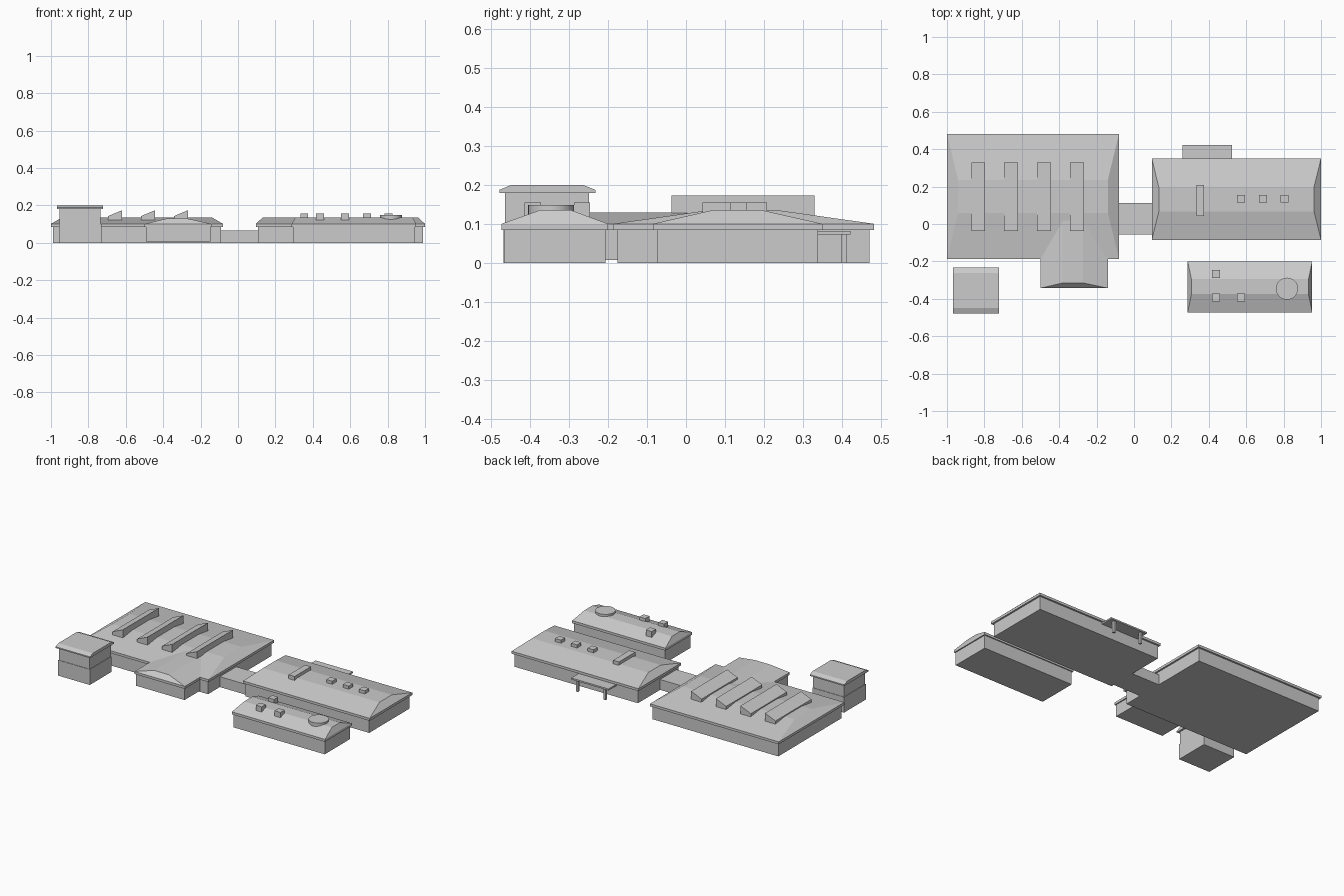
import bpy, bmesh, math

cube = bpy.data.objects.get("Cube")
if cube:
    bpy.data.objects.remove(cube, do_unlink=True)

grey = bpy.data.materials.new("light grey")
grey.use_nodes = True
TINT = (0.6, 0.6, 0.6, 1)
grey.diffuse_color = TINT
grey.node_tree.nodes["Principled BSDF"].inputs["Base Color"].default_value = TINT

EAVE, FASCIA, RIDGE = 0.085, 0.101, 0.136


def finish(name, bm):
    bmesh.ops.recalc_face_normals(bm, faces=bm.faces)
    mesh = bpy.data.meshes.new(name)
    bm.to_mesh(mesh)
    bm.free()
    mesh.materials.append(grey)
    obj = bpy.data.objects.new(name, mesh)
    bpy.context.collection.objects.link(obj)
    return obj


def loft(name, rings):
    """Closed solid through rectangles given as (x0, x1, y0, y1, z)."""
    bm = bmesh.new()
    loops = []
    for x0, x1, y0, y1, z in rings:
        corners = ((x0, y0), (x1, y0), (x1, y1), (x0, y1))
        loops.append([bm.verts.new((x, y, z)) for x, y in corners])
    bm.faces.new(loops[0])
    bm.faces.new(loops[-1])
    for low, high in zip(loops, loops[1:]):
        for i in range(4):
            j = (i + 1) % 4
            bm.faces.new((low[i], low[j], high[j], high[i]))
    return finish(name, bm)


def box(name, x0, x1, y0, y1, z0, z1):
    return loft(name, [(x0, x1, y0, y1, z0), (x0, x1, y0, y1, z1)])


def prism(name, profile, y0, y1):
    """Extrude an x-z profile along y."""
    bm = bmesh.new()
    face = bm.faces.new([bm.verts.new((x, y0, z)) for x, z in profile])
    moved = bmesh.ops.extrude_face_region(bm, geom=[face])["geom"]
    verts = [v for v in moved if isinstance(v, bmesh.types.BMVert)]
    bmesh.ops.translate(bm, verts=verts, vec=(0, y1 - y0, 0))
    return finish(name, bm)


def hall(name, x0, x1, y0, y1, hip, flat0, flat1, lip=0.011):
    """Walls with an overhanging fascia and a flat-topped hipped roof."""
    box(name + "_walls", x0 + lip, x1 - lip, y0 + lip, y1 - lip, 0, EAVE)
    loft(name + "_roof", [(x0, x1, y0, y1, EAVE), (x0, x1, y0, y1, FASCIA),
                          (x0 + hip, x1 - hip, flat0, flat1, RIDGE)])


# Three main halls
hall("west_hall", -1, -0.08, -0.187, 0.482, 0.06, 0.06, 0.235)
hall("east_hall", 0.095, 1, -0.085, 0.35, 0.038, 0.068, 0.195)
hall("south_hall", 0.287, 0.953, -0.473, -0.2, 0.02, -0.375, -0.295, 0.007)

# Link corridor
box("corridor", -0.1, 0.11, -0.055, 0.113, 0, 0.067)

# Entrance wing, its roof running back into the west hall
box("entrance_walls", -0.493, -0.147, -0.335, -0.1, 0.008, EAVE)
loft("entrance_roof", [(-0.5, -0.14, -0.343, 0.02, EAVE),
                       (-0.5, -0.14, -0.343, 0.02, FASCIA),
                       (-0.38, -0.273, -0.315, 0.02, 0.13)])

# Sloped skylights on the west hall
for i in range(4):
    x = -0.87 + i * 0.176
    prism("skylight", [(x, 0.1), (x + 0.074, 0.1), (x + 0.074, 0.174), (x, 0.143)],
          -0.037, 0.33)

# Tower
box("tower_base", -0.957, -0.731, -0.468, -0.246, 0, 0.1)
box("tower_top", -0.954, -0.734, -0.465, -0.249, 0.1, 0.182)
loft("tower_roof", [(-0.968, -0.722, -0.479, -0.232, 0.18),
                    (-0.968, -0.722, -0.479, -0.232, 0.188),
                    (-0.968, -0.722, -0.45, -0.262, 0.2)])

# Roof vents
for x, y in ((0.572, 0.135), (0.69, 0.135), (0.805, 0.135),
             (0.438, -0.267), (0.438, -0.393), (0.572, -0.393)):
    box("roof_vent", x - 0.021, x + 0.021, y - 0.021, y + 0.021, 0.105, 0.156)
box("long_vent", 0.333, 0.375, 0.042, 0.208, 0.105, 0.156)

# Round roof drum
bm = bmesh.new()
bmesh.ops.create_cone(bm, cap_ends=True, segments=32, radius1=0.059, radius2=0.059, depth=0.04)
bmesh.ops.translate(bm, verts=bm.verts, vec=(0.818, -0.346, 0.129))
for f in bm.faces:
    f.smooth = abs(f.normal.z) < 0.5
drum = finish("roof_drum", bm)
for e in drum.data.edges:
    a, b = (drum.data.vertices[i].co.z for i in e.vertices)
    e.use_edge_sharp = abs(a - b) < 0.001

# Back canopy on two posts
box("canopy", 0.258, 0.525, 0.335, 0.422, 0.073, 0.083)
for x in (0.285, 0.483):
    box("canopy_post", x, x + 0.015, 0.398, 0.413, 0, 0.074)
